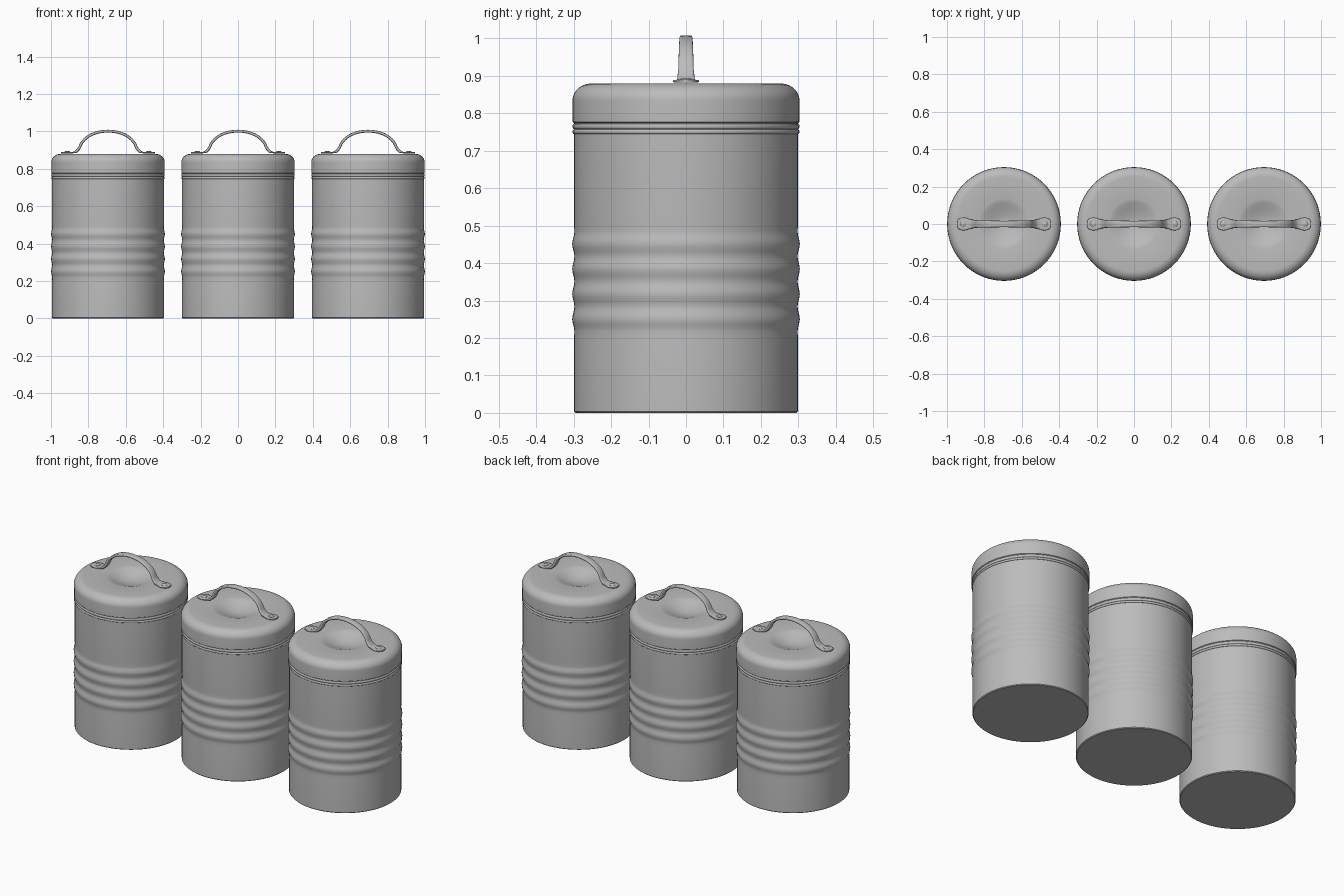
import bpy, bmesh, math
from mathutils import Vector

cube = bpy.data.objects.get("Cube")
if cube:
    bpy.data.objects.remove(cube, do_unlink=True)

SPACING = 0.695
SEGMENTS = 72

steel = bpy.data.materials.new("galvanised grey")
steel.use_nodes = True
GREY = (0.5, 0.5, 0.5, 1)
steel.diffuse_color = GREY
steel.node_tree.nodes["Principled BSDF"].inputs["Base Color"].default_value = GREY


def finish(bm, name, angle=40):
    bmesh.ops.recalc_face_normals(bm, faces=bm.faces)
    mesh = bpy.data.meshes.new(name)
    bm.to_mesh(mesh)
    bm.free()
    mesh.materials.append(steel)
    obj = bpy.data.objects.new(name, mesh)
    bpy.context.collection.objects.link(obj)
    bpy.ops.object.select_all(action='DESELECT')
    obj.select_set(True)
    bpy.context.view_layer.objects.active = obj
    bpy.ops.object.shade_smooth_by_angle(angle=math.radians(angle))
    return obj


def lathe(name, profile, center=(0, 0)):
    """Revolve (radius, z) points; ends at zero radius are closed."""
    bm = bmesh.new()
    verts = [bm.verts.new((center[0] + r, center[1], z)) for r, z in profile]
    edges = [bm.edges.new(pair) for pair in zip(verts, verts[1:])]
    bmesh.ops.spin(bm, geom=verts + edges, cent=(*center, 0), axis=(0, 0, 1),
                   angle=math.tau, steps=SEGMENTS, use_merge=True)
    bmesh.ops.remove_doubles(bm, verts=bm.verts, dist=1e-5)
    return finish(bm, name)


def body_profile():
    # Four rolled ribs around the lower half
    ribs = []
    count = 32
    low, high = 0.217, 0.485
    for i in range(count + 1):
        t = i / count
        wave = 0.5 - 0.5 * math.cos(t * 4 * math.tau)
        ribs.append((0.298 + 0.006 * wave, low + (high - low) * t))
    return [(0, 0), (0.295, 0), (0.299, 0.004), (0.299, 0.2)] + ribs + \
        [(0.299, 0.5), (0.299, 0.76), (0, 0.76)]


def bead(z, half, base, bulge):
    return [(base + bulge * math.sin(math.pi * i / 6), z - half * math.cos(math.pi * i / 6))
            for i in range(7)]


def lid_profile():
    # Beaded rim, rounded shoulder and a shallow dish under the handle
    rim = [(0, 0.745), (0.298, 0.745)] + bead(0.751, 0.006, 0.299, 0.004) + \
        bead(0.765, 0.007, 0.299, 0.004) + [(0.299, 0.774), (0.303, 0.777)]
    shoulder = []
    for i in range(11):
        a = i / 10 * math.pi / 2
        shoulder.append((0.251 + 0.052 * math.cos(a), 0.835 + 0.045 * math.sin(a)))
    dish = []
    for i in range(13):
        t = 1 - i / 12
        dish.append((0.135 * t, 0.88 - 0.034 * (1 - t * t) ** 1.5))
    return rim + shoulder + dish


def handle():
    # Half of the strap path as (x, z, half width), mirrored about the middle
    half = [(0.252, 0.886, 0.008), (0.247, 0.886, 0.022), (0.236, 0.886, 0.031),
            (0.218, 0.886, 0.035), (0.2, 0.886, 0.032), (0.183, 0.887, 0.026),
            (0.17, 0.892, 0.023), (0.157, 0.906, 0.022)]
    for i in range(1, 10):
        a = i / 10 * math.pi / 2
        half.append((0.152 * math.cos(a) ** 0.94, 0.906 + 0.095 * math.sin(a) ** 1.15,
                     0.021 - 0.004 * i / 10))
    path = half + [(0, 1.001, 0.017)] + [(-x, z, w) for x, z, w in reversed(half)]
    bm = bmesh.new()
    rings = []
    for i, (x, z, w) in enumerate(path):
        a, b = path[max(i - 1, 0)], path[min(i + 1, len(path) - 1)]
        along = Vector((b[0] - a[0], 0, b[1] - a[1])).normalized()
        up = Vector((0, 1, 0)).cross(along)
        thick = 0.004 if abs(x) > 0.18 else 0.0075
        ring = []
        for k in range(16):
            c, s = math.cos(math.tau * k / 16), math.sin(math.tau * k / 16)
            # Rounded rectangular section
            side = math.copysign(abs(c) ** 0.5, c) * w
            lift = math.copysign(abs(s) ** 0.5, s) * thick
            ring.append(bm.verts.new(Vector((x, side, z)) + up * lift))
        rings.append(ring)
    for a, b in zip(rings, rings[1:]):
        for k in range(16):
            j = (k + 1) % 16
            bm.faces.new((a[k], a[j], b[j], b[k]))
    bm.faces.new(rings[0])
    bm.faces.new(rings[-1])
    return finish(bm, "handle", 50)


# One canister
rivet_profile = [(0, 0.884), (0.015, 0.884), (0.015, 0.891), (0.011, 0.894), (0, 0.895)]
parts = [lathe("canister_body", body_profile()), lathe("lid", lid_profile()), handle()]
for side, label in ((1, "left"), (-1, "right")):
    parts.append(lathe("rivet_" + label, rivet_profile, (0.217 * side, 0)))

# Repeat it to either side
for part in parts:
    name = part.name
    part.name = "middle_" + name
    for side, label in ((1, "left"), (-1, "right")):
        twin = part.copy()
        twin.name = label + "_" + name
        twin.location.x = SPACING * side
        bpy.context.collection.objects.link(twin)
